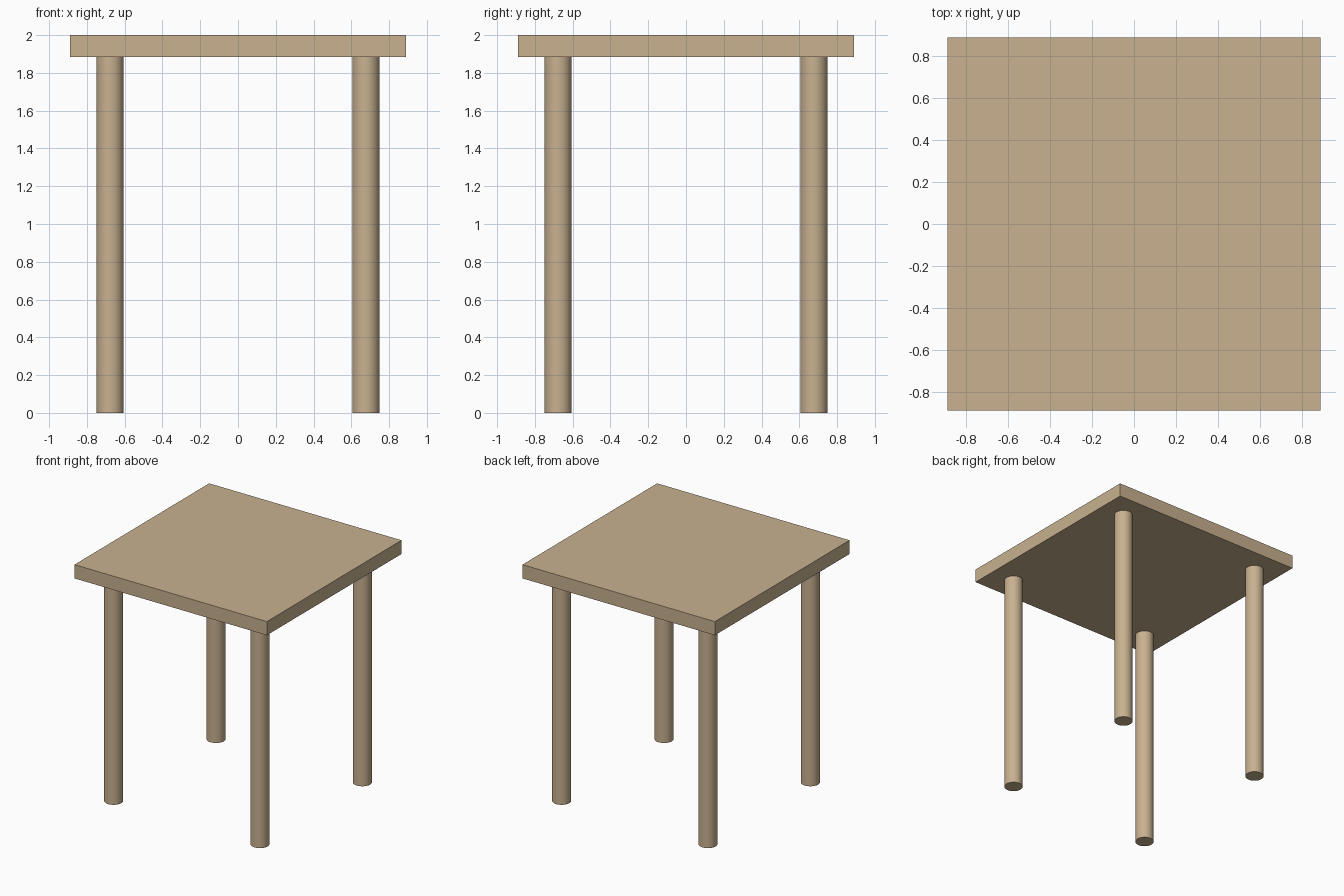
import bpy

if "Cube" in bpy.data.objects:
    bpy.data.objects.remove(bpy.data.objects["Cube"])

HALF = 0.89        # half width of the top
UNDER = 1.885      # underside height of the top
HEIGHT = 2.0
LEG_R = 0.072
LEG_POS = 0.677

wood = bpy.data.materials.new("wood")
wood.diffuse_color = (0.58, 0.44, 0.28, 1)
wood.use_nodes = True
wood.node_tree.nodes["Principled BSDF"].inputs["Base Color"].default_value = wood.diffuse_color

# Square table top
bpy.ops.mesh.primitive_cube_add(size=1, location=(0, 0, (UNDER + HEIGHT) / 2))
top = bpy.context.object
top.name = "table_top"
top.scale = (2 * HALF, 2 * HALF, HEIGHT - UNDER)
bpy.ops.object.transform_apply(location=False, rotation=False, scale=True)
top.data.materials.append(wood)

# Four round legs
for side, sx in (("left", -1), ("right", 1)):
    for end, sy in (("front", -1), ("back", 1)):
        bpy.ops.mesh.primitive_cylinder_add(
            vertices=48, radius=LEG_R, depth=UNDER,
            location=(sx * LEG_POS, sy * LEG_POS, UNDER / 2))
        leg = bpy.context.object
        leg.name = f"{end}_{side}_leg"
        leg.data.materials.append(wood)
        bpy.ops.object.shade_smooth_by_angle()
